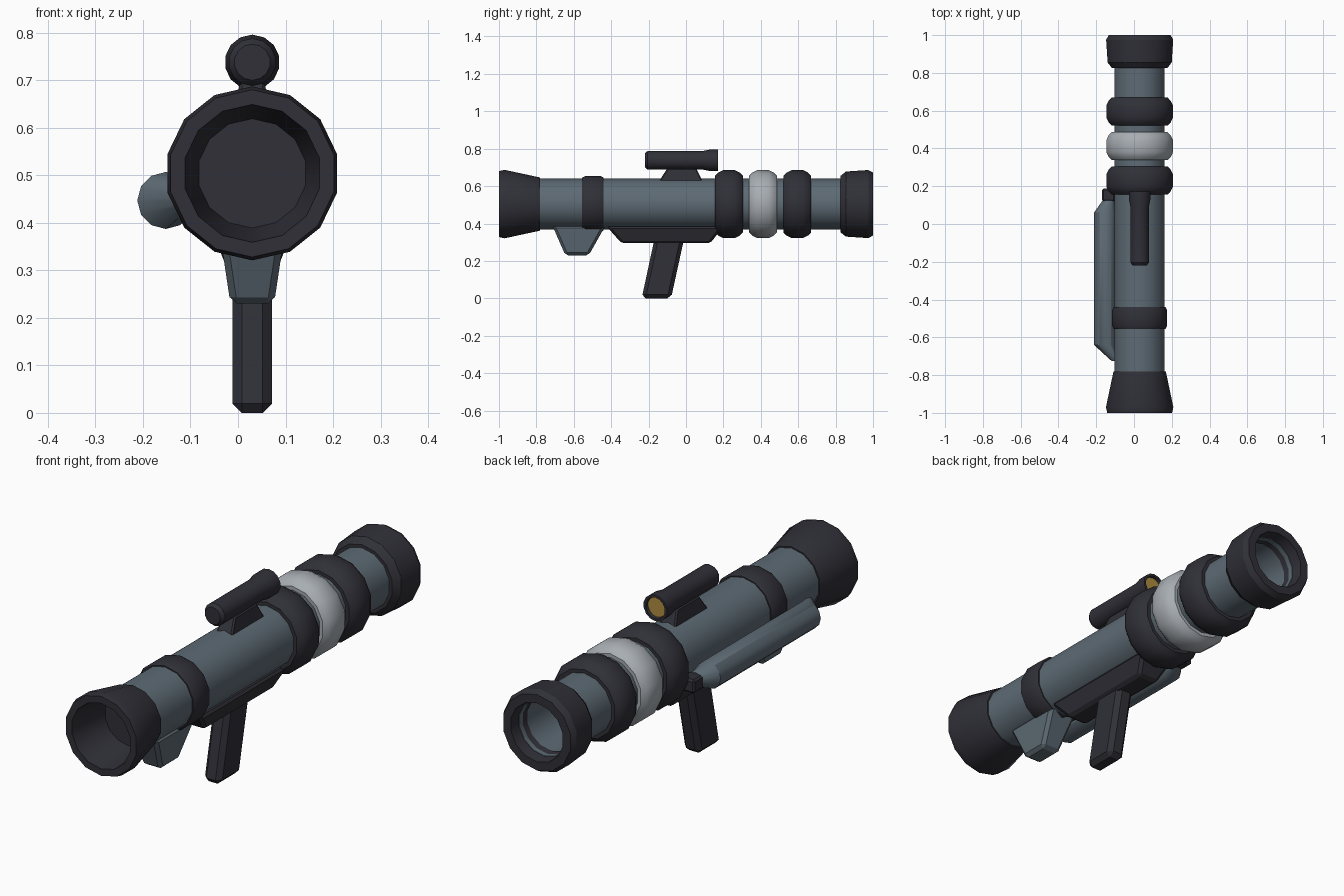
import bpy
import bmesh
import math

cube = bpy.data.objects.get("Cube")
if cube:
    bpy.data.objects.remove(cube, do_unlink=True)

AXIS_X, AXIS_Z = 0.03, 0.504


def material(name, rgb):
    mat = bpy.data.materials.new(name)
    mat.use_nodes = True
    color = (*rgb, 1.0)
    mat.diffuse_color = color
    mat.node_tree.nodes["Principled BSDF"].inputs["Base Color"].default_value = color
    return mat


SLATE = material("slate_grey", (0.11, 0.145, 0.175))
DARK = material("dark_charcoal", (0.029, 0.029, 0.039))
LIGHT = material("light_grey", (0.39, 0.42, 0.45))
GOLD = material("gold_lens", (0.43, 0.26, 0.05))


def finish(name, bm, mat, bevel=0.0):
    bmesh.ops.remove_doubles(bm, verts=bm.verts, dist=1e-5)
    bmesh.ops.recalc_face_normals(bm, faces=bm.faces)
    mesh = bpy.data.meshes.new(name)
    bm.to_mesh(mesh)
    bm.free()
    mesh.materials.append(mat)
    obj = bpy.data.objects.new(name, mesh)
    bpy.context.collection.objects.link(obj)
    if bevel:
        mod = obj.modifiers.new("edge_bevel", "BEVEL")
        mod.width = bevel
        mod.segments = 1
    else:
        bpy.ops.object.select_all(action="DESELECT")
        obj.select_set(True)
        bpy.context.view_layer.objects.active = obj
        bpy.ops.object.shade_smooth_by_angle(angle=math.radians(30))
    return obj


def lathe(name, profile, mat, x=AXIS_X, z=AXIS_Z, sides=14):
    """Revolve (y, radius[, shift_x, shift_z]) points around a line along y."""
    bm = bmesh.new()
    rings = []
    for y, r, *shift in profile:
        sx, sz = shift or (0, 0)
        ring = []
        for i in range(sides):
            a = math.tau * i / sides
            ring.append(bm.verts.new((x + sx + r * math.sin(a), y, z + sz + r * math.cos(a))))
        rings.append(ring)
    pairs = list(zip(rings, rings[1:]))
    if profile[0][1] > 0:
        pairs.append((rings[-1], rings[0]))
    for a, b in pairs:
        for i in range(sides):
            j = (i + 1) % sides
            bm.faces.new((a[i], a[j], b[j], b[i]))
    return finish(name, bm, mat)


def wedge(name, bottom, top, mat, bevel, x=AXIS_X):
    """Tapered block between two (z, y_front, y_back, half_width) levels."""
    bm = bmesh.new()
    loops = []
    for z, y0, y1, w in (bottom, top):
        corners = ((-w, y0), (w, y0), (w, y1), (-w, y1))
        loops.append([bm.verts.new((x + dx, y, z)) for dx, y in corners])
    lo, hi = loops
    bm.faces.new(lo)
    bm.faces.new(hi)
    for i in range(4):
        j = (i + 1) % 4
        bm.faces.new((lo[i], lo[j], hi[j], hi[i]))
    return finish(name, bm, mat, bevel)


# Main tube, hollow at the back
lathe("main_tube", [(-0.79, 0), (-0.79, 0.136), (0.95, 0.136), (0.95, 0.122),
                    (0.6, 0.122), (0.6, 0)], SLATE)

# Flared front bell with a recessed floor
lathe("front_bell", [(-0.81, 0), (-0.81, 0.115), (-1, 0.145), (-1, 0.176),
                     (-0.97, 0.183), (-0.78, 0.142), (-0.78, 0)], DARK)

# Back muzzle collar
lathe("back_collar", [(0.825, 0.13), (0.825, 0.15), (0.855, 0.174), (0.975, 0.182),
                      (1, 0.168), (1, 0.13), (0.9, 0.119), (0.9, 0.13)], DARK)

# Thin band near the front
lathe("front_band", [(-0.555, 0.13), (-0.555, 0.141), (-0.54, 0.149), (-0.455, 0.149),
                     (-0.44, 0.141), (-0.44, 0.13)], DARK)

# Three bulging rings
for name, y, mat in (("middle_ring", 0.23, DARK), ("light_ring", 0.412, LIGHT),
                     ("rear_ring", 0.595, DARK)):
    half = [(0.074, 0.13), (0.074, 0.152), (0.058, 0.168), (0.032, 0.181)]
    profile = [(y - d, r) for d, r in half] + [(y + d, r) for d, r in reversed(half)]
    lathe(name, profile, mat)

# Sight with a flared back end, lens and mount
SIGHT_Z = 0.738
lathe("sight_body", [(-0.22, 0), (-0.22, 0.038), (-0.205, 0.05), (0.09, 0.05),
                     (0.13, 0.058), (0.172, 0.058), (0.172, 0.047), (0.155, 0.044),
                     (0.155, 0)], DARK, z=SIGHT_Z)
lathe("sight_lens", [(0.153, 0), (0.153, 0.044), (0.16, 0.044), (0.16, 0)], GOLD, z=SIGHT_Z)
wedge("sight_mount", (0.625, -0.145, 0.09, 0.04), (0.695, -0.1, 0.055, 0.026), DARK, 0.006)

# Underside: front fin, trigger housing, slanted grip
wedge("front_fin", (0.23, -0.645, -0.52, 0.046), (0.39, -0.715, -0.43, 0.07), SLATE, 0.014)
wedge("grip_housing", (0.295, -0.345, 0.13, 0.05), (0.385, -0.425, 0.2, 0.085), DARK, 0.012)
wedge("grip", (0, -0.237, -0.08, 0.042), (0.32, -0.168, -0.01, 0.042), DARK, 0.02)

# Side canister whose ends lean into the tube
lathe("side_canister", [(-0.725, 0, 0.055, 0.01), (-0.725, 0.022, 0.055, 0.01),
                        (-0.64, 0.06, 0, 0), (0.06, 0.06, 0, 0),
                        (0.125, 0.032, 0.018, 0), (0.125, 0, 0.018, 0)],
      SLATE, x=-0.152, z=0.447, sides=12)
wedge("canister_clip", (0.415, 0.12, 0.187, 0.035), (0.475, 0.12, 0.187, 0.035),
      DARK, 0.008, x=-0.135)
